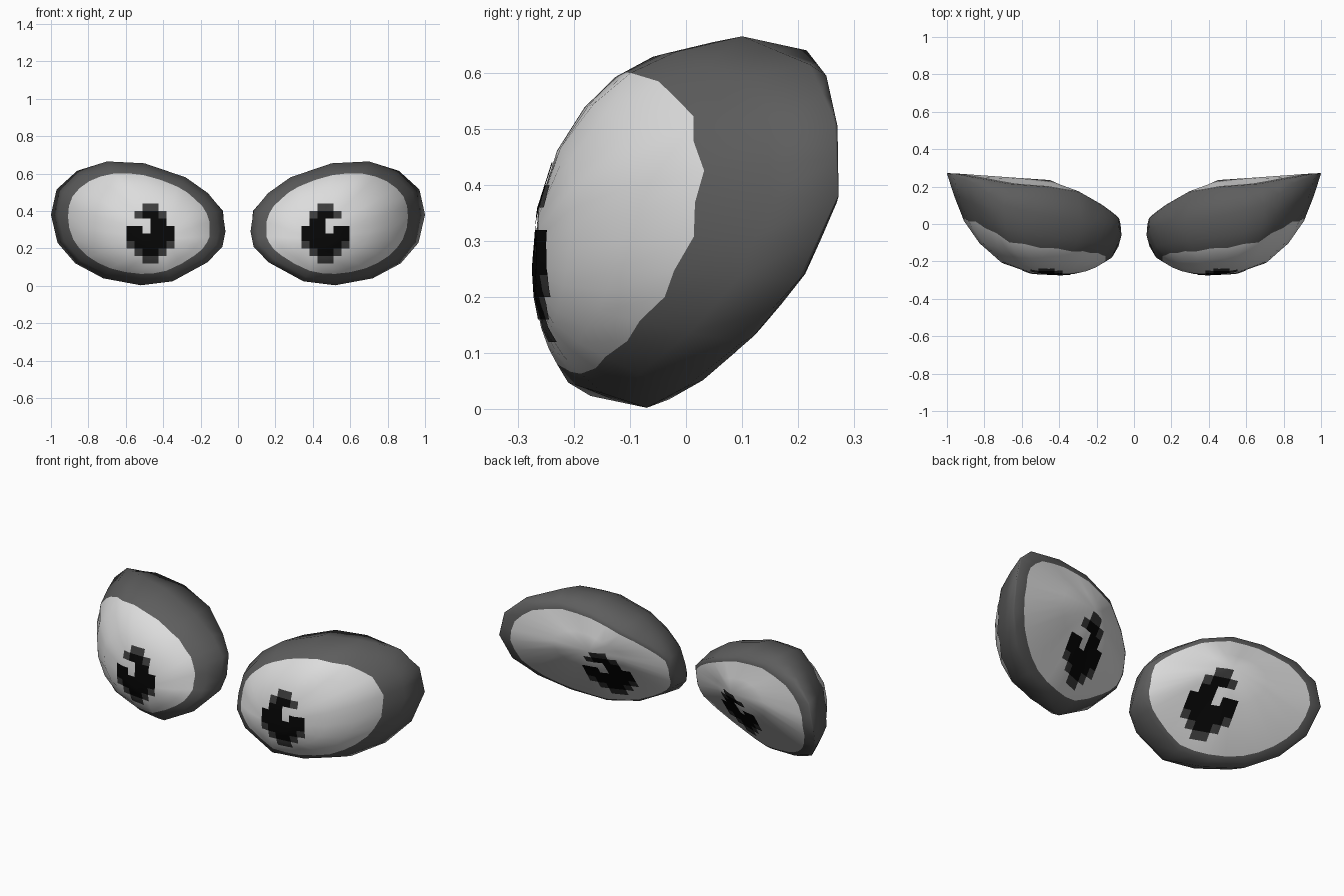
import bpy, bmesh
from mathutils import Vector
from mathutils.bvhtree import BVHTree

if "Cube" in bpy.data.objects:
    bpy.data.objects.remove(bpy.data.objects["Cube"])


def material(name, value):
    m = bpy.data.materials.new(name)
    m.diffuse_color = (value, value, value, 1)
    m.use_nodes = True
    m.node_tree.nodes["Principled BSDF"].inputs["Base Color"].default_value = m.diffuse_color
    return m


WHITE = material("eye_white", 0.72)
DARK = material("dark_grey_rim", 0.11)
BLACK = material("pupil_black", 0.002)
EDGE = material("pupil_edge_grey", 0.045)


def with_midpoints(pts):
    out = []
    for i, p in enumerate(pts):
        a, b = Vector(p), Vector(pts[(i + 1) % len(pts)])
        out += [a, (a + b) / 2]
    return out


# widest outline of one eye (x, y, z), 16 sided
OUTLINE = with_midpoints([
    (.70, .10, .665), (.50, .05, .655), (.28, .01, .58), (.16, 0, .495),
    (.083, -.02, .40), (.067, -.06, .29), (.083, -.12, .21), (.163, -.17, .126),
    (.35, -.17, .024), (.52, -.07, .003), (.72, 0, .04), (.87, .10, .12),
    (.965, .20, .23), (1.0, .27, .38), (.97, .265, .515), (.86, .22, .615)])
# rear rim, just behind the outline
RIM = with_midpoints([
    (.67, .215, .64), (.48, .20, .625), (.30, .17, .56), (.16, .09, .475),
    (.08, .03, .40), (.072, 0, .29), (.09, -.03, .215), (.17, -.06, .14),
    (.35, -.08, .04), (.52, -.03, .018), (.71, .03, .052), (.86, .12, .13),
    (.96, .21, .24), (.995, .272, .38), (.965, .27, .505), (.86, .25, .595)])
CENTRE = Vector((.52, 0, .322))
FRONT = Vector((.39, -.272, .25))
BACK = Vector((.45, .235, .42))
LIGHT, REAR = .81, .91      # where the white ovals end
N = len(OUTLINE)


def front_ring(s0):
    ring = []
    for i, p in enumerate(OUTLINE):
        s = s0 * 1.02 if s0 == LIGHT and i % 2 else s0
        v = FRONT.lerp(CENTRE, min(1, s / .8)) + s * (p - CENTRE)
        # round on the nose side, flatter towards the outer corner and top
        w = min(1, max(0, (p.x - .5) / .45, (p.z - .4) * 1.2))
        f = (1 - w) * (1 - (1 - s * s) ** .5) + w * s ** 3
        v.y = FRONT.y + (p.y - FRONT.y) * f
        ring.append(v)
    return ring


def back_ring(s0, drop):
    ring = []
    for i, p in enumerate(RIM):
        s = s0 * 1.015 if s0 == REAR and i % 2 else s0
        v = BACK.lerp(p, s)
        ring.append(v + Vector((-.015, 0, -.015)) * drop)
    return ring


PATTERN = ["..gg..",
           ".gBBg.",
           ".BB...",
           "BBB.BB",
           "BBBBBB",
           "gBBBBg",
           ".gBBg.",
           "..gg.."]


def finish(bm, name, mats):
    me = bpy.data.meshes.new(name)
    bm.to_mesh(me)
    bm.free()
    for m in mats:
        me.materials.append(m)
    ob = bpy.data.objects.new(name, me)
    bpy.context.collection.objects.link(ob)


def build_eye(side, sx):
    # eyeball shell: front dome, dark rim band, shallow rear cone
    rings = [front_ring(s) for s in (.25, .5, .68, LIGHT, .92, 1)]
    rings += [RIM, back_ring(REAR, 1), back_ring(.4, 0)]
    bm = bmesh.new()

    def vert(p):
        return bm.verts.new((sx * p.x, p.y, p.z))
    loops = [[vert(p) for p in r] for r in rings]
    tips = (vert(FRONT), vert(BACK))
    for i in range(N):
        j = (i + 1) % N
        for k in range(len(loops) - 1):
            a, b = loops[k], loops[k + 1]
            f = bm.faces.new((a[i], a[j], b[j], b[i]))
            f.material_index = 1 if 3 <= k <= 6 else 0
        bm.faces.new((tips[0], loops[0][j], loops[0][i]))
        bm.faces.new((tips[1], loops[-1][i], loops[-1][j]))
    bmesh.ops.recalc_face_normals(bm, faces=bm.faces[:])
    for f in bm.faces:
        f.smooth = True
    tree = BVHTree.FromBMesh(bm)
    finish(bm, side + "_eyeball", (WHITE, DARK))

    # stepped pupil plates lying on the front and the back
    cx, cz, n = .0428, .04, 3
    for name, d, x0, z0 in (("front", -1, .34, .44), ("rear", 1, .29, .41)):
        bm = bmesh.new()

        def surface(x, z):
            hit = tree.ray_cast(Vector((sx * x, 2 * d, z)), Vector((0, -d, 0)))[0]
            return bm.verts.new((sx * x, hit.y + .003 * d, z))
        for r, row in enumerate(PATTERN):
            for c, mark in enumerate(row):
                if mark == ".":
                    continue
                for q in range(n * n):
                    x = x0 + (c + (q % n) / n) * cx
                    z = z0 - (r + (q // n) / n) * cz
                    w, h = cx / n, cz / n
                    f = bm.faces.new((surface(x, z), surface(x + w, z),
                                      surface(x + w, z - h), surface(x, z - h)))
                    f.material_index = 0 if mark == "B" else 1
        bmesh.ops.remove_doubles(bm, verts=bm.verts[:], dist=.0005)
        for f in bm.faces:
            f.smooth = True
            f.normal_update()
            if f.normal.y * d < 0:
                f.normal_flip()
        finish(bm, side + "_pupil_" + name, (BLACK, EDGE))


build_eye("right", 1)
build_eye("left", -1)
